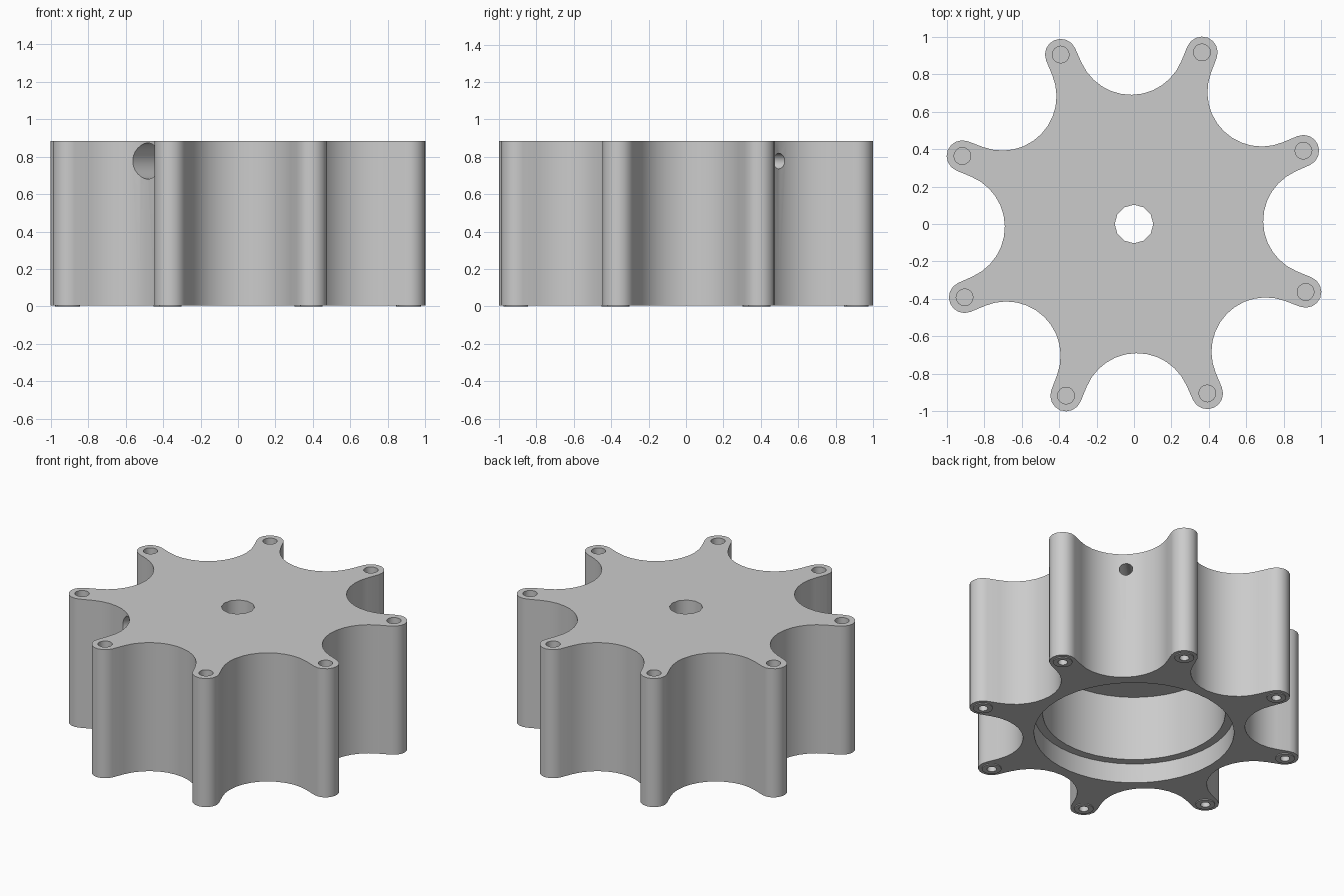
import bpy, bmesh
from math import pi, sin, cos, atan2, acos, hypot, radians
from mathutils import Matrix, Vector

if "Cube" in bpy.data.objects:
    bpy.data.objects.remove(bpy.data.objects["Cube"], do_unlink=True)

ARMS = 8
STEP = 2 * pi / ARMS
TURN = radians(0.9)            # angle of the first scallop
TIP_DIST, TIP_R = 0.986, 0.084
SCALLOP_R, FLOOR_R = 0.29, 0.69
BASE, HEIGHT = 0.006, 0.885
BORE_Z = 0.777

grey = bpy.data.materials.new("plain grey")
grey.diffuse_color = (0.6, 0.6, 0.6, 1)
grey.use_nodes = True
grey.node_tree.nodes["Principled BSDF"].inputs["Base Color"].default_value = (0.6, 0.6, 0.6, 1)


def polar(centre, radius, angle):
    return Vector((centre[0] + radius * cos(angle), centre[1] + radius * sin(angle), 0))


def new_object(name, bm):
    bmesh.ops.recalc_face_normals(bm, faces=bm.faces)
    mesh = bpy.data.meshes.new(name)
    bm.to_mesh(mesh)
    bm.free()
    mesh.materials.append(grey)
    obj = bpy.data.objects.new(name, mesh)
    bpy.context.collection.objects.link(obj)
    return obj


def add_rod(bm, start, end, radius, sides):
    """Closed cylinder between two points."""
    start, end = Vector(start), Vector(end)
    axis = end - start
    turn = axis.to_track_quat('Z', 'Y').to_matrix().to_4x4()
    bmesh.ops.create_cone(bm, cap_ends=True, segments=sides, radius1=radius, radius2=radius,
                          depth=axis.length, matrix=Matrix.Translation((start + end) / 2) @ turn)


def combine(obj, rods, operation):
    """Add or cut a list of rods, then drop the helper."""
    for rod in rods:
        bm = bmesh.new()
        add_rod(bm, *rod)
        helper = new_object("helper", bm)
        helper.hide_render = True
        mod = obj.modifiers.new("cut", 'BOOLEAN')
        mod.object, mod.operation, mod.solver = helper, operation, 'EXACT'
        bpy.context.view_layer.objects.active = obj
        bpy.ops.object.modifier_apply(modifier=mod.name)
        bpy.data.objects.remove(helper, do_unlink=True)


# Star outline: scallop arc, straight flank, rounded tip, repeated
scallop = (FLOOR_R + SCALLOP_R, 0)
tip = polar((0, 0), TIP_DIST, STEP / 2)
dx, dy = tip.x - scallop[0], tip.y
a = atan2(dy, dx) + acos(min(1, (SCALLOP_R + TIP_R) / hypot(dx, dy)))
unit = [polar(scallop, SCALLOP_R, 2 * pi - a + (2 * a - 2 * pi) * i / 12) for i in range(13)]
first, last = a - pi, STEP + pi - a
unit += [polar(tip, TIP_R, first + (last - first) * i / 8) for i in range(9)]

bm = bmesh.new()
ring = []
for k in range(ARMS):
    spin = Matrix.Rotation(TURN + k * STEP, 3, 'Z')
    ring += [bm.verts.new(spin @ p + Vector((0, 0, BASE))) for p in unit]
face = bm.faces.new(ring)
top = bmesh.ops.extrude_face_region(bm, geom=[face])["geom"]
bmesh.ops.translate(bm, vec=(0, 0, HEIGHT - BASE),
                    verts=[g for g in top if isinstance(g, bmesh.types.BMVert)])
body = new_object("star_body", bm)

# Thin foot pads under the tips
tips = [polar((0, 0), TIP_DIST, TURN + (k + 0.5) * STEP) for k in range(ARMS)]


def upright(p, low, high, radius, sides):
    return (p.x, p.y, low), (p.x, p.y, high), radius, sides


combine(body, [upright(p, 0, 0.05, 0.06, 20) for p in tips], 'UNION')

# Holes in the tips, above and below
combine(body, [upright(p, 0.65, 1, 0.045, 16) for p in tips], 'DIFFERENCE')
combine(body, [upright(p, -0.1, 0.3, 0.03, 16) for p in tips], 'DIFFERENCE')

# Stepped cavity underneath and the centre hole
centre = Vector((0, 0, 0))
combine(body, [upright(centre, -0.1, 0.585, 0.565, 48),
               upright(centre, -0.1, 0.14, 0.62, 48),
               upright(centre, 0.3, 1, 0.103, 12)], 'DIFFERENCE')

# Cross bore: narrow on one side, wide on the other
out = polar((0, 0), 1, TURN + STEP)
lift = Vector((0, 0, BORE_Z))
combine(body, [(lift, out * 0.9 + lift, 0.042, 16),
               (out * -0.2 + lift, out * -0.9 + lift, 0.097, 24),
               (lift, out * -0.3 + lift, 0.042, 16)], 'DIFFERENCE')

# Smooth curved walls, sharp rims
bpy.ops.object.select_all(action='DESELECT')
body.select_set(True)
bpy.context.view_layer.objects.active = body
bpy.ops.object.shade_smooth_by_angle(angle=radians(35))
